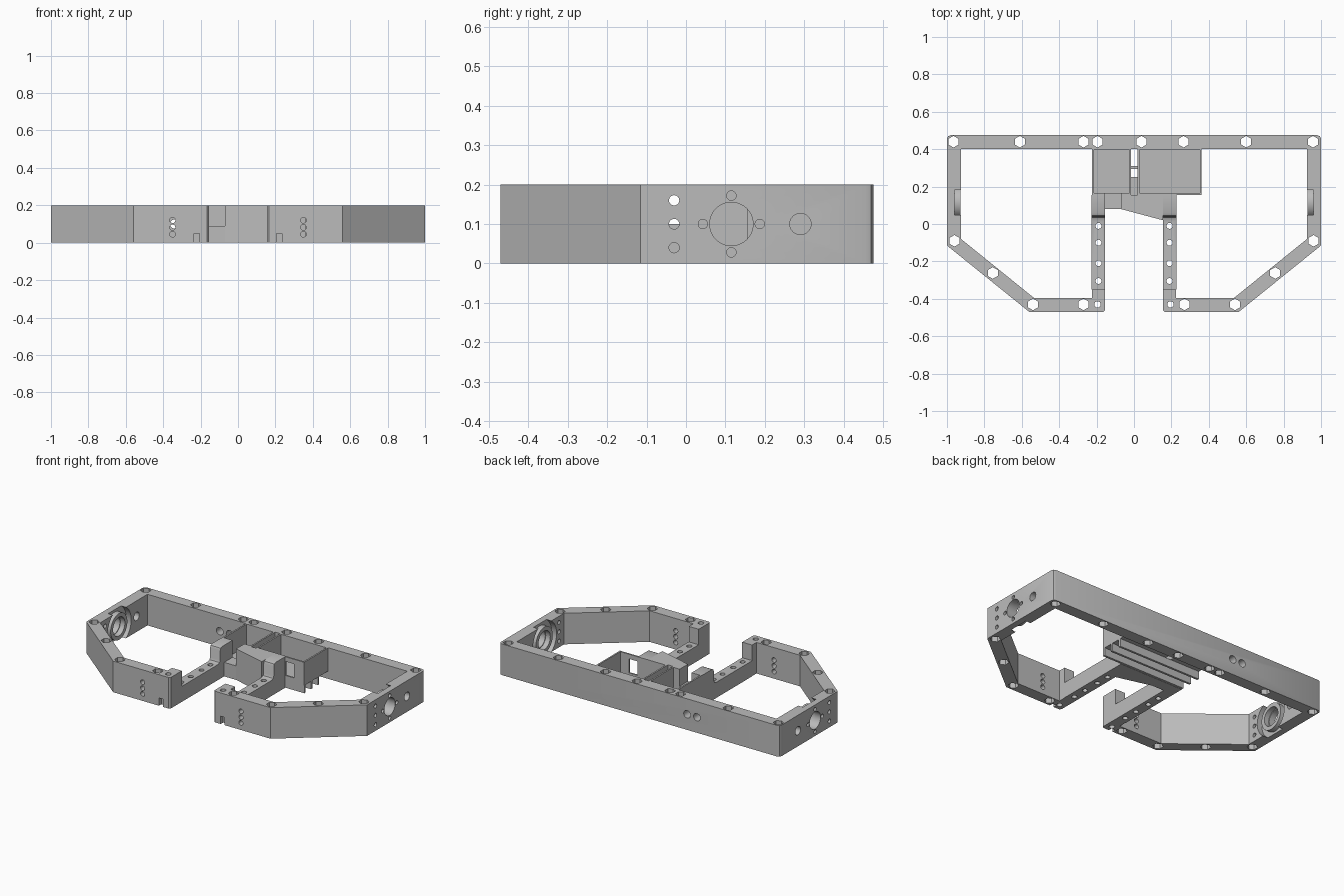
import bpy, bmesh, math
from mathutils import Matrix

if "Cube" in bpy.data.objects:
    bpy.data.objects.remove(bpy.data.objects["Cube"])

grey = bpy.data.materials.new("plain_grey")
grey.diffuse_color = (0.5, 0.5, 0.5, 1)
grey.use_nodes = True
grey.node_tree.nodes["Principled BSDF"].inputs["Base Color"].default_value = grey.diffuse_color


def finish(name, bm):
    bmesh.ops.recalc_face_normals(bm, faces=bm.faces)
    me = bpy.data.meshes.new(name)
    bm.to_mesh(me)
    bm.free()
    me.materials.append(grey)
    ob = bpy.data.objects.new(name, me)
    bpy.context.collection.objects.link(ob)
    return ob


def add_prism(bm, pts, z0, z1):
    f = bm.faces.new([bm.verts.new((x, y, z0)) for x, y in pts])
    r = bmesh.ops.extrude_face_region(bm, geom=[f])
    vs = [v for v in r["geom"] if isinstance(v, bmesh.types.BMVert)]
    bmesh.ops.translate(bm, verts=vs, vec=(0, 0, z1 - z0))


def add_box(bm, x0, x1, y0, y1, z0, z1):
    add_prism(bm, [(x0, y0), (x1, y0), (x1, y1), (x0, y1)], z0, z1)


def add_cyl(bm, axis, center, r, length, n=24):
    rot = {"X": Matrix.Rotation(math.pi / 2, 4, "Y"),
           "Y": Matrix.Rotation(math.pi / 2, 4, "X"), "Z": Matrix()}[axis]
    bmesh.ops.create_cone(bm, cap_ends=True, segments=n, radius1=r, radius2=r,
                          depth=length, matrix=Matrix.Translation(center) @ rot)


def prism(name, pts, z0, z1):
    bm = bmesh.new()
    add_prism(bm, pts, z0, z1)
    return finish(name, bm)


def box(name, *b):
    bm = bmesh.new()
    add_box(bm, *b)
    return finish(name, bm)


def cut(ob, bm):
    """Subtract the cutter mesh, then discard it."""
    cutter = finish("cutter", bm)
    cutter.hide_render = True
    m = ob.modifiers.new("cut", "BOOLEAN")
    m.operation, m.solver, m.object = "DIFFERENCE", "EXACT", cutter
    m.use_self = True
    dg = bpy.context.evaluated_depsgraph_get()
    me = bpy.data.meshes.new_from_object(ob.evaluated_get(dg))
    ob.modifiers.clear()
    ob.data = me
    bpy.data.objects.remove(cutter)


# Outer frame: one open loop of wall with two inward leg ends
half = [(0.155, -0.35), (0.155, -0.46), (0.165, -0.47), (0.56, -0.47),
        (1, -0.115), (1, 0.455), (0.994, 0.469), (0.98, 0.475)]
inner = [(0.925, 0.4), (0.925, -0.08), (0.535, -0.395), (0.225, -0.395), (0.225, -0.35)]
flip = lambda pts: [(-x, y) for x, y in reversed(pts)]
frame = prism("frame", half + flip(half) + flip(inner) + inner, 0, 0.2)

# Bearing seats on the inner side walls
bm = bmesh.new()
for s in (-1, 1):
    add_cyl(bm, "X", (s * 0.925, 0.115, 0.1), 0.12, 0.07, 48)
cut(frame, bm)

# Bolt, bearing and cable holes
bm = bmesh.new()
hexes = [(x, 0.44) for x in (-0.965, -0.61, -0.27, -0.195, 0.04, 0.265, 0.6, 0.957)]
for s in (-1, 1):
    hexes += [(s * x, y) for x, y in ((0.96, -0.09), (0.755, -0.262), (0.54, -0.43), (0.27, -0.43))]
    add_cyl(bm, "Z", (s * 0.195, -0.43, 0.1), 0.017, 0.4)
    add_cyl(bm, "X", (s * 0.97, 0.115, 0.1), 0.055, 0.2, 40)
    add_cyl(bm, "X", (s * 0.96, 0.29, 0.1), 0.027, 0.2)
    for z in (0.04, 0.1, 0.16):
        add_cyl(bm, "X", (s * 0.96, -0.03, z), 0.013, 0.2)
    for k in range(4):
        a = k * math.pi / 2
        add_cyl(bm, "X", (s * 0.98, 0.115 + 0.072 * math.cos(a), 0.1 + 0.072 * math.sin(a)), 0.012, 0.1, 16)
    for z in (0.045, 0.082, 0.12):
        add_cyl(bm, "Y", (s * 0.35, -0.43, z), 0.015, 0.2, 20)
    # small notch under each leg
    add_box(bm, s * 0.22 - 0.014, s * 0.22 + 0.014, -0.5, -0.445, -0.05, 0.05)
for x, y in hexes:
    add_cyl(bm, "Z", (x, y, 0.1), 0.031, 0.4, 6)
for x in (-0.34, -0.41):
    add_cyl(bm, "Y", (x, 0.44, 0.1), 0.024, 0.2)
# hexagon corners point along x
cut(frame, bm)

# Raised bearing rings inside the seats
for s, side in ((-1, "left"), (1, "right")):
    bm = bmesh.new()
    n = 40
    rings = []
    for r, x in ((0.06, 0.96), (0.06, 0.928), (0.085, 0.928), (0.085, 0.96)):
        rings.append([bm.verts.new((s * x, 0.115 + r * math.cos(2 * math.pi * i / n),
                                    0.1 + r * math.sin(2 * math.pi * i / n))) for i in range(n)])
    for a, b in zip(rings, rings[1:] + rings[:1]):
        for i in range(n):
            j = (i + 1) % n
            bm.faces.new((a[i], a[j], b[j], b[i]))
    finish(side + "_bearing_ring", bm)

# Low rails with a filleted raised block at the rear
profile = [(-0.35, 0), (0.155, 0), (0.155, 0.2), (0.06, 0.2), (0.046, 0.194), (0.04, 0.18),
           (0.04, 0.12), (0.034, 0.106), (0.02, 0.1), (-0.35, 0.1)]
for s, side in ((-1, "left"), (1, "right")):
    bm = bmesh.new()
    f = bm.faces.new([bm.verts.new((s * 0.155, y, z)) for y, z in profile])
    r = bmesh.ops.extrude_face_region(bm, geom=[f])
    bmesh.ops.translate(bm, verts=[v for v in r["geom"] if isinstance(v, bmesh.types.BMVert)],
                        vec=(s * 0.072, 0, 0))
    rail = finish(side + "_rail", bm)
    bm = bmesh.new()
    for y in (-0.01, -0.1, -0.21, -0.305):
        add_cyl(bm, "Z", (s * 0.19, y, 0.05), 0.016, 0.3, 20)
    cut(rail, bm)

# Centre body between the rails, with a lower step on its left
prism("centre_body", [(-0.07, 0.08), (0.155, 0.02), (0.155, 0.155), (-0.07, 0.155)], 0, 0.2)
box("centre_step", -0.155, -0.07, 0.08, 0.155, 0, 0.09)

# Open thin-walled trays against the back wall
for name, x0, x1 in (("left_tray", -0.225, -0.015), ("right_tray", 0.02, 0.362)):
    tray = box(name, x0, x1, 0.155, 0.4, 0.05, 0.2)
    bm = bmesh.new()
    add_box(bm, x0 + 0.01, x1 - 0.01, 0.165, 0.395, 0.06, 0.3)
    if x0 > 0:
        add_box(bm, 0.23, 0.29, 0.1, 0.2, 0.08, 0.17)
    else:
        add_box(bm, -0.155, -0.07, 0.1, 0.2, 0.09, 0.3)
    cut(tray, bm)

# Long fins hanging under the trays
for i, y in enumerate((0.157, 0.225, 0.295)):
    box("fin_%d" % (i + 1), -0.225, 0.362, y, y + 0.014, 0, 0.05)
box("tray_bridge", -0.015, 0.02, 0.155, 0.25, 0.05, 0.07)

# Smooth the round holes, keep hard edges
for ob in bpy.context.collection.objects:
    ob.select_set(True)
    bpy.context.view_layer.objects.active = ob
bpy.ops.object.shade_smooth_by_angle(angle=math.radians(30))
